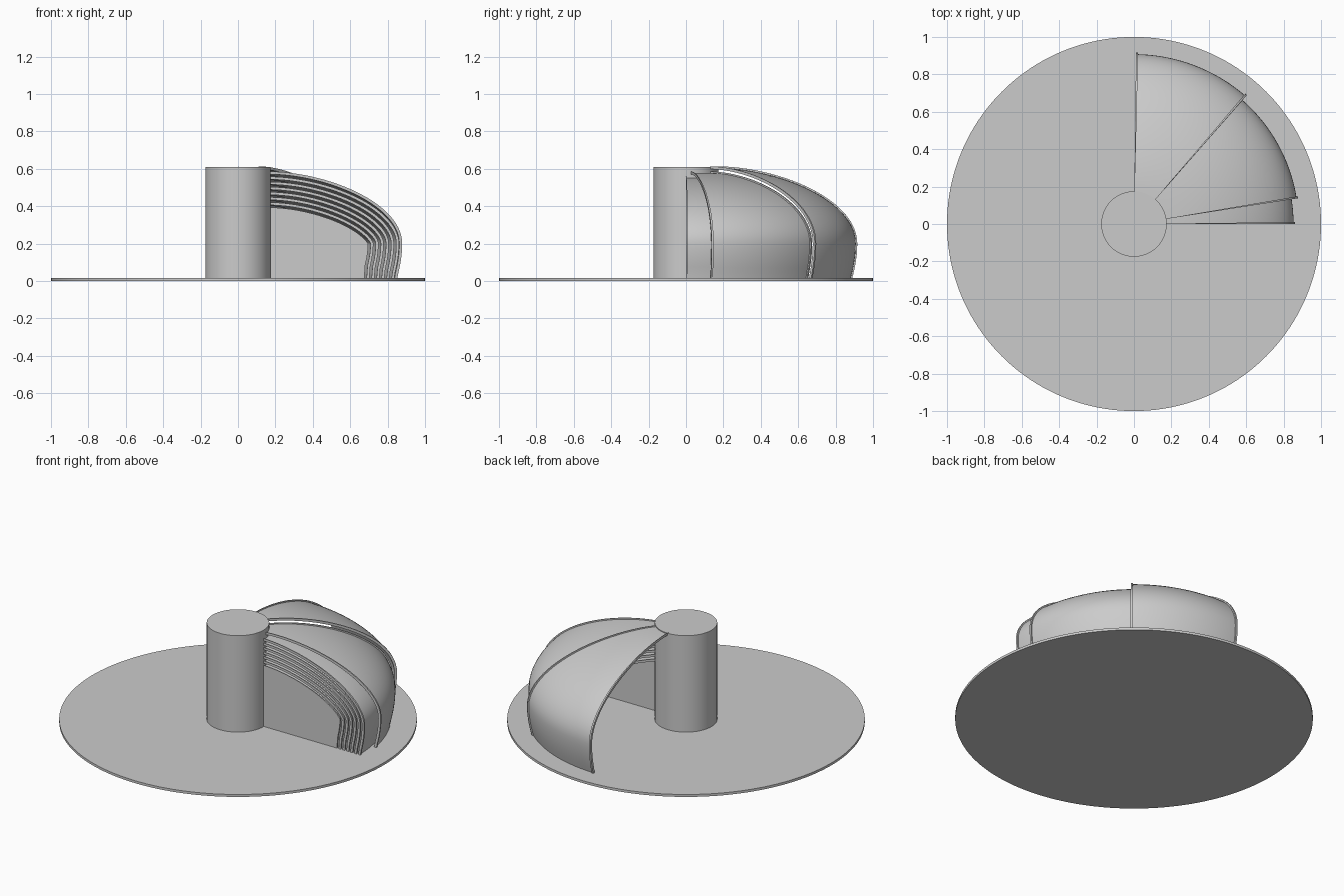
import bpy, bmesh
from math import radians, sin, cos
from mathutils import Vector
from mathutils.geometry import interpolate_bezier

if "Cube" in bpy.data.objects:
    bpy.data.objects.remove(bpy.data.objects["Cube"])

BASE_Z = 0.015
COL_R = 0.173
N_SHELLS = 9
SPACING = 0.0275


def finish(bm, name):
    bmesh.ops.recalc_face_normals(bm, faces=bm.faces)
    mesh = bpy.data.meshes.new(name)
    bm.to_mesh(mesh)
    bm.free()
    ob = bpy.data.objects.new(name, mesh)
    bpy.context.collection.objects.link(ob)
    bpy.ops.object.select_all(action='DESELECT')
    bpy.context.view_layer.objects.active = ob
    ob.select_set(True)
    bpy.ops.object.shade_smooth_by_angle(angle=radians(30))
    return ob


def cylinder(name, r, z0, z1, sides):
    bm = bmesh.new()
    bmesh.ops.create_cone(bm, cap_ends=True, segments=sides, radius1=r, radius2=r, depth=z1 - z0)
    bmesh.ops.translate(bm, verts=bm.verts, vec=(0, 0, (z0 + z1) / 2))
    return finish(bm, name)


# Dome profile in (radius, height), from column down to the base
top = interpolate_bezier(Vector((COL_R, 0.605)), Vector((0.50, 0.60)),
                         Vector((0.908, 0.43)), Vector((0.908, 0.20)), 28)
low = interpolate_bezier(Vector((0.908, 0.20)), Vector((0.908, 0.13)),
                         Vector((0.895, 0.07)), Vector((0.881, BASE_Z)), 8)
PROFILE = [Vector((p[0], p[1])) for p in top + low[1:]]


def offset_profile(d):
    """Profile moved outward by d along its normals."""
    pts = []
    for i, p in enumerate(PROFILE):
        t = (PROFILE[min(i + 1, len(PROFILE) - 1)] - PROFILE[max(i - 1, 0)]).normalized()
        pts.append(p + Vector((-t.y, t.x)) * d)
    pts[0].x = COL_R - 0.003
    pts[-1].y = BASE_Z
    return pts


def sweep(bm, d_out, d_in, a0, a1, steps):
    """Curved slab between two profile offsets, revolved from a0 to a1 degrees."""
    section = offset_profile(d_out) + offset_profile(d_in)[::-1]
    rings = []
    for s in range(steps + 1):
        a = radians(a0 + (a1 - a0) * s / steps)
        rings.append([bm.verts.new((p.x * cos(a), p.x * sin(a), p.y)) for p in section])
    n = len(section)
    for r0, r1 in zip(rings, rings[1:]):
        for i in range(n):
            j = (i + 1) % n
            bm.faces.new((r0[i], r0[j], r1[j], r1[i]))
    for r in (rings[0], rings[-1]):
        for i in range(n // 2 - 1):
            bm.faces.new((r[i], r[i + 1], r[n - 2 - i], r[n - 1 - i]))


# Base disc and central column
cylinder("base_disc", 1.0, 0, BASE_Z, 160)
cylinder("central_column", 0.175, BASE_Z, 0.61, 96)

# Nested sliding shells, the two largest pulled out
for k in range(N_SHELLS):
    start = {0: 48.8, 1: 8.9}.get(k, 0.0)
    end = start + 40.5
    d = -SPACING * k
    bm = bmesh.new()
    sweep(bm, d, d - 0.007, start, end, 32)
    # raised lip on both end edges
    sweep(bm, d + 0.008, d, start, start + 0.7, 1)
    sweep(bm, d + 0.008, d, end - 0.7, end, 1)
    finish(bm, f"dome_shell_{k + 1}")

# Flat wall closing the smallest shell
bm = bmesh.new()
edge = offset_profile(-SPACING * (N_SHELLS - 1) - 0.004)
outline = [(COL_R - 0.01, BASE_Z), (COL_R - 0.01, edge[0].y)] + [tuple(p) for p in edge]
face = bm.faces.new([bm.verts.new((x, 0.001, z)) for x, z in outline])
ext = bmesh.ops.extrude_face_region(bm, geom=[face])
bmesh.ops.translate(bm, vec=(0, 0.008, 0),
                    verts=[v for v in ext["geom"] if isinstance(v, bmesh.types.BMVert)])
finish(bm, "end_wall")
